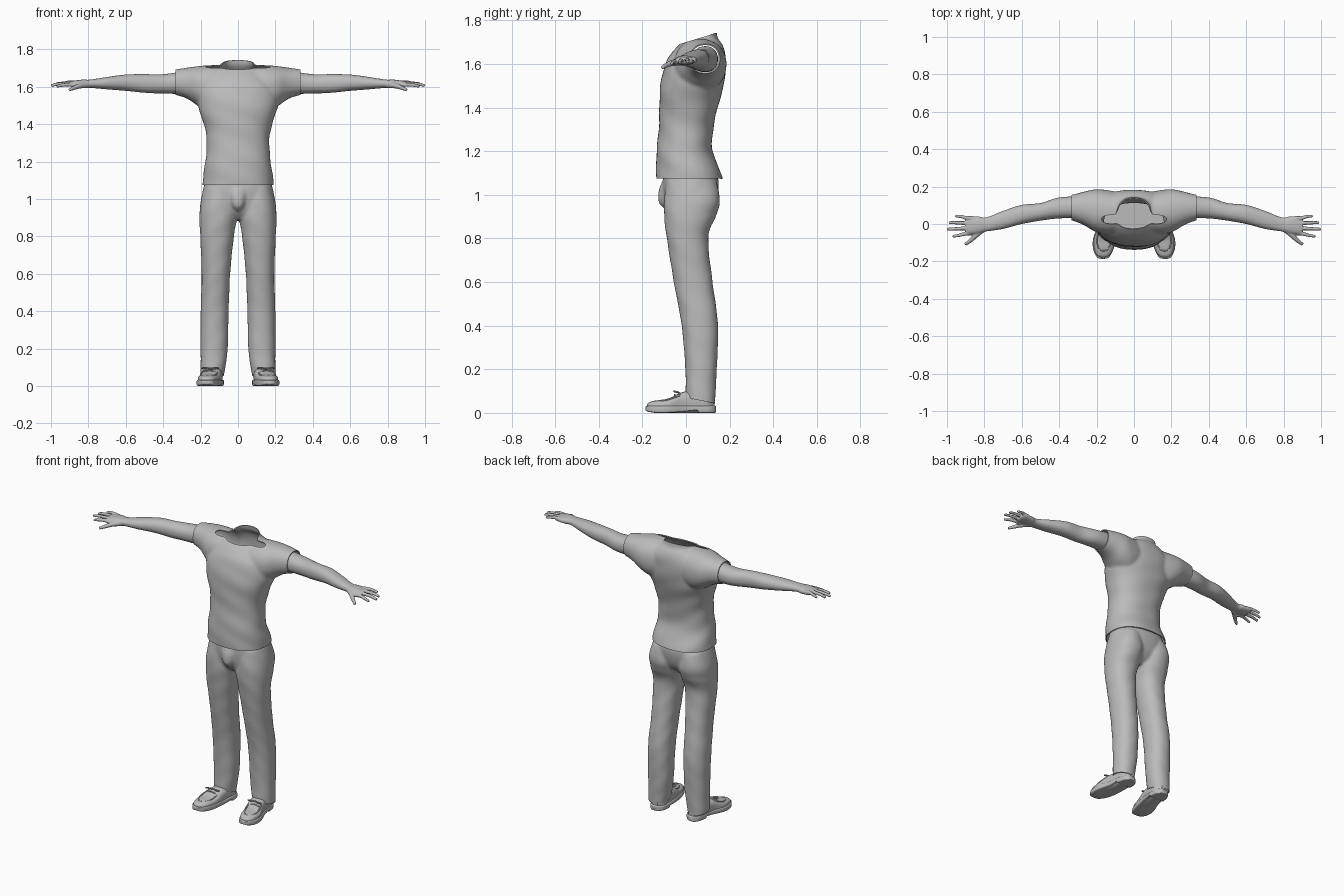
import bpy, bmesh, math
from mathutils import Vector

if "Cube" in bpy.data.objects:
    bpy.data.objects.remove(bpy.data.objects["Cube"])

grey = bpy.data.materials.new("plain_grey")
grey.use_nodes = True
COLOUR = (0.5, 0.5, 0.5, 1)
grey.diffuse_color = COLOUR
grey.node_tree.nodes["Principled BSDF"].inputs["Base Color"].default_value = COLOUR


def select(objs):
    bpy.ops.object.select_all(action='DESELECT')
    for o in objs:
        o.select_set(True)
    bpy.context.view_layer.objects.active = objs[0]


def finish(ob):
    ob.data.materials.clear()
    ob.data.materials.append(grey)
    select([ob])
    bpy.ops.object.shade_smooth_by_angle(angle=math.radians(45))
    return ob


def spline(rows, steps):
    """Catmull-Rom interpolation of rows of numbers."""
    rows = [Vector(r) for r in rows]
    out = []
    for i in range(len(rows) - 1):
        p1, p2 = rows[i], rows[i + 1]
        p0, p3 = rows[max(i - 1, 0)], rows[min(i + 2, len(rows) - 1)]
        for j in range(steps):
            t = j / steps
            out.append(p1 + (p2 - p0) * (t / 2)
                       + (p0 * 2 - p1 * 5 + p2 * 4 - p3) * (t * t / 2)
                       + (p1 * 3 - p0 - p2 * 3 + p3) * (t ** 3 / 2))
    return out + [rows[-1]]


def loft(name, axis, rings, side=1, power=2, wrinkle=0, n=48, steps=8):
    """Closed skin over rings of (position, low a, high a, low b, high b)."""
    k = "xyz".index(axis)
    a, b = [i for i in range(3) if i != k]
    bm = bmesh.new()
    loops = []
    for pos, a0, a1, b0, b1 in spline(rings, steps):
        loop = []
        for i in range(n):
            t = math.tau * i / n
            c, s = math.cos(t), math.sin(t)
            f = 1 + wrinkle * math.sin(48 * pos + 4 * c + 2 * s)
            co = Vector()
            co[k] = pos
            co[a] = (a0 + a1) / 2 + (a1 - a0) / 2 * f * math.copysign(abs(c) ** (2 / power), c)
            co[b] = (b0 + b1) / 2 + (b1 - b0) / 2 * f * math.copysign(abs(s) ** (2 / power), s)
            co.x *= side
            loop.append(bm.verts.new(co))
        loops.append(loop)
    for l0, l1 in zip(loops, loops[1:]):
        for i in range(n):
            j = (i + 1) % n
            bm.faces.new((l0[i], l0[j], l1[j], l1[i]))
    bm.faces.new(loops[0])
    bm.faces.new(loops[-1])
    bmesh.ops.recalc_face_normals(bm, faces=bm.faces)
    me = bpy.data.meshes.new(name)
    bm.to_mesh(me)
    bm.free()
    ob = bpy.data.objects.new(name, me)
    bpy.context.collection.objects.link(ob)
    return ob


def tube(name, points, r0, r1, side=1):
    """Tapered round tube along a smooth path."""
    cu = bpy.data.curves.new(name, 'CURVE')
    cu.dimensions = '3D'
    cu.bevel_depth = 1
    cu.bevel_resolution = 3
    cu.use_fill_caps = True
    path = spline(points, 5)
    sp = cu.splines.new('POLY')
    sp.points.add(len(path) - 1)
    for i, (pt, p) in enumerate(zip(sp.points, path)):
        pt.co = (p.x * side, p.y, p.z, 1)
        pt.radius = r0 + (r1 - r0) * i / (len(path) - 1)
    ob = bpy.data.objects.new(name, cu)
    bpy.context.collection.objects.link(ob)
    select([ob])
    bpy.ops.object.convert(target='MESH')
    return bpy.context.object


def fuse(name, parts, voxel, smooth, cuts=(), thickness=0):
    """Blend parts to one skin, trim it open at planes, and give cloth thickness."""
    select(parts)
    bpy.ops.object.join()
    ob = bpy.context.object
    ob.name = ob.data.name = name
    m = ob.modifiers.new("blend", 'REMESH')
    m.mode, m.voxel_size = 'VOXEL', voxel
    bpy.ops.object.modifier_apply(modifier=m.name)
    m = ob.modifiers.new("soften", 'SMOOTH')
    m.factor, m.iterations = 0.5, smooth
    bpy.ops.object.modifier_apply(modifier=m.name)
    bm = bmesh.new()
    bm.from_mesh(ob.data)
    for co, no in cuts:
        bmesh.ops.bisect_plane(bm, geom=bm.verts[:] + bm.edges[:] + bm.faces[:],
                               plane_co=co, plane_no=no, clear_outer=True)
    bm.to_mesh(ob.data)
    bm.free()
    if thickness:
        m = ob.modifiers.new("cloth", 'SOLIDIFY')
        m.thickness, m.offset = thickness, -1
        bpy.ops.object.modifier_apply(modifier=m.name)
    return finish(ob)


# Shirt: torso and sleeves, open at hem, neck and cuffs
torso = loft("torso", 'z', [
    (1.04, -.19, .19, -.135, .175), (1.09, -.19, .19, -.137, .165),
    (1.2, -.175, .175, -.135, .122), (1.3, -.167, .167, -.125, .125),
    (1.4, -.182, .182, -.122, .145), (1.5, -.215, .215, -.118, .173),
    (1.6, -.21, .21, -.095, .183), (1.65, -.185, .185, -.065, .18),
    (1.69, -.14, .14, -.03, .165), (1.72, -.09, .09, 0, .145),
    (1.78, -.085, .085, 0, .14)], power=2.3, wrinkle=.01)
sleeves = [loft("sleeve", 'x', [
    (.08, -.05, .17, 1.48, 1.715), (.15, -.055, .182, 1.47, 1.715),
    (.21, -.04, .185, 1.495, 1.71), (.27, -.005, .172, 1.535, 1.702),
    (.33, .018, .157, 1.555, 1.693), (.37, .025, .15, 1.56, 1.685)], s, 2.2) for s in (1, -1)]
fuse("shirt", [torso] + sleeves, .008, 8, [
    ((0, 0, 1.075), (0, 0, -1)), ((0, 0, 1.7), (0, -.3, 1)),
    ((.333, 0, 0), (1, 0, 0)), ((-.333, 0, 0), (-1, 0, 0))], .006)

# Trousers: hips, fly fold and two legs, open at the hems
hips = loft("hips", 'z', [
    (.89, -.14, .14, -.05, .07), (.93, -.195, .195, -.085, .115),
    (.98, -.2, .2, -.1, .14), (1.05, -.187, .187, -.106, .15), (1.11, -.17, .17, -.1, .14)], power=2.3)
fly = loft("fly", 'z', [
    (.935, -.01, .01, -.1, -.05), (.965, -.035, .035, -.125, -.05),
    (1.02, -.045, .045, -.125, -.05), (1.07, -.05, .05, -.105, -.05)])
legs = [loft("leg", 'z', [
    (0, .085, .2, 0, .132), (.1, .068, .2, -.002, .136), (.2, .055, .2, -.003, .141),
    (.4, .05, .2, -.02, .147), (.6, .042, .194, -.056, .122), (.8, .022, .202, -.088, .102),
    (.9, .004, .206, -.1, .136), (.97, .004, .202, -.1, .156), (1.06, .01, .18, -.09, .14)],
    s, 2.2, .008) for s in (1, -1)]
fuse("trousers", [hips, fly] + legs, .008, 5, [((0, .06, .058), (0, -.2, -1))], .006)

for side, label in ((1, "left"), (-1, "right")):
    # Arm, palm and fingers
    arm = loft("arm", 'x', [
        (.29, .03, .147, 1.562, 1.682), (.4, .03, .142, 1.563, 1.667),
        (.5, .018, .112, 1.568, 1.667), (.6, 0, .102, 1.578, 1.665),
        (.7, -.026, .07, 1.586, 1.652), (.79, -.04, .035, 1.594, 1.638),
        (.83, -.05, .04, 1.594, 1.638), (.88, -.055, .042, 1.598, 1.632),
        (.9, -.048, .036, 1.604, 1.628)], side, 2.2)
    tips = [(.955, .043), (.99, .008), (1, -.028), (.97, -.066)]
    fingers = []
    for i, (x, y) in enumerate(tips):
        root = .03 - .026 * i
        z = 1.623 - .004 * i
        fingers.append(tube("finger", [
            (.86, root, z - .004), (.9, root * .8 + y * .2, z),
            (x - .035, root * .3 + y * .7, z - .002), (x, y, z - .01)], .0125, .0075, side))
    thumb = tube("thumb", [(.8, -.02, 1.61), (.84, -.055, 1.606),
                           (.87, -.085, 1.596), (.903, -.11, 1.583)], .019, .008, side)
    fuse(label + "_arm", [arm, thumb] + fingers, .004, 3)

    # Shoe sole with a raised arch
    finish(loft(label + "_shoe_sole", 'y', [
        (-.186, .155, .178, .012, .028), (-.178, .134, .197, .007, .032),
        (-.14, .112, .217, 0, .034), (-.08, .093, .219, 0, .034),
        (0, .08, .192, .006, .034), (.05, .076, .184, .01, .034), (.06, .075, .183, 0, .034),
        (.105, .08, .175, 0, .034), (.13, .1, .158, 0, .034), (.137, .115, .143, .002, .03)],
        side, 6, steps=4))
    # Shoe upper, low at the toe and rising to the ankle
    finish(loft(label + "_shoe_upper", 'y', [
        (-.178, .152, .178, .02, .04), (-.165, .13, .2, .01, .05),
        (-.13, .112, .212, .005, .058), (-.08, .098, .213, 0, .066),
        (-.035, .09, .198, 0, .088), (0, .086, .188, 0, .098),
        (.06, .082, .18, 0, .096), (.1, .085, .172, 0, .085), (.13, .11, .15, .01, .07)],
        side, 2.8, steps=5))
    # Stitched toe ridge, laces and bow
    trim = {
        "toe_ridge": [(.108, -.03, .078), (.118, -.09, .06), (.14, -.133, .054), (.163, -.143, .054),
                      (.185, -.133, .054), (.2, -.09, .06), (.186, -.03, .078)],
        "lower_lace": [(.118, -.05, .074), (.153, -.052, .084), (.188, -.05, .074)],
        "upper_lace": [(.112, -.03, .083), (.147, -.032, .093), (.183, -.03, .083)],
        "inner_bow": [(.147, -.034, .094), (.115, -.055, .099), (.108, -.04, .094), (.147, -.034, .094)],
        "outer_bow": [(.147, -.034, .094), (.184, -.055, .099), (.19, -.04, .094), (.147, -.034, .094)],
    }
    for part, path in trim.items():
        finish(tube(f"{label}_{part}", path, .0038, .0038, side))
